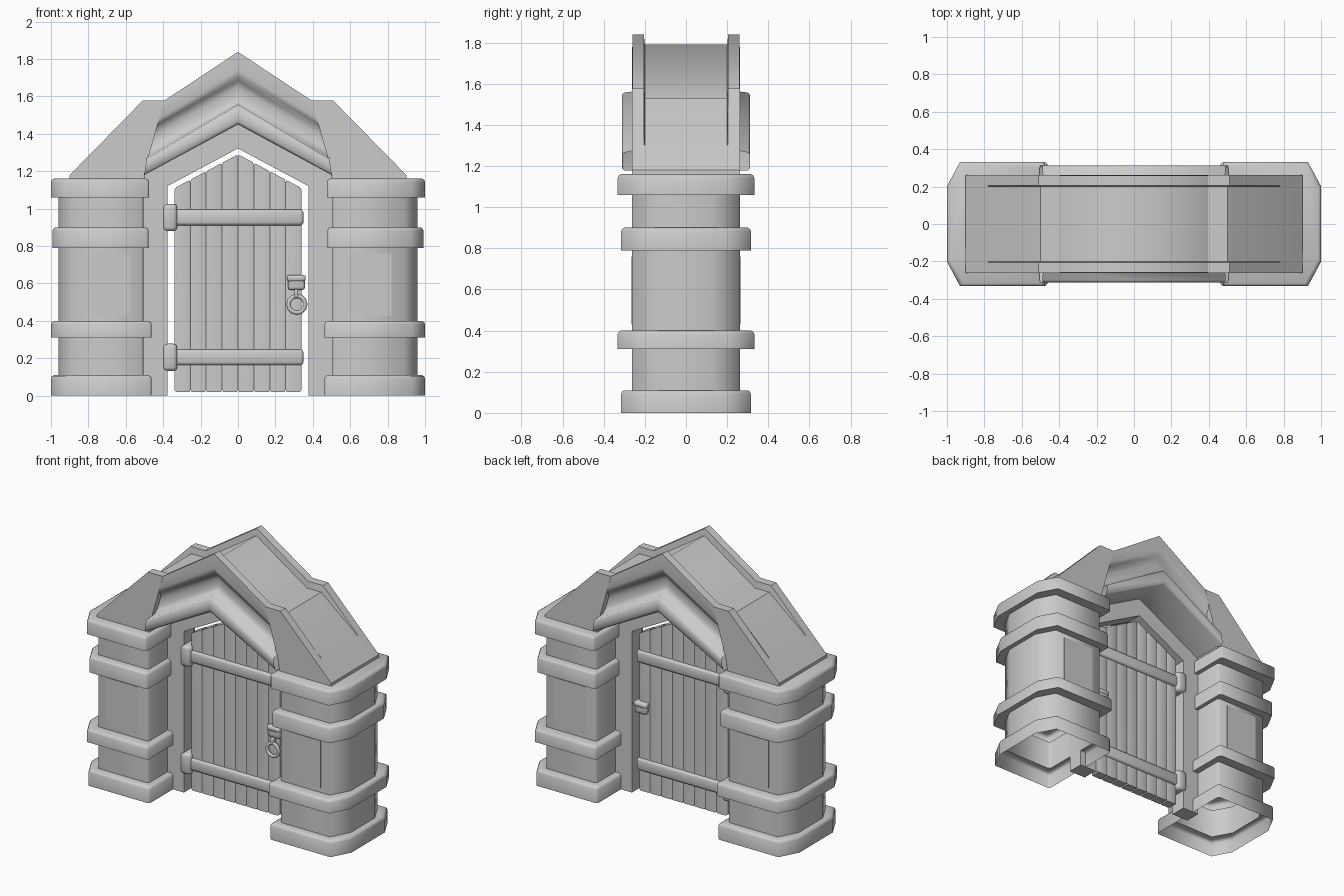
import bpy, bmesh
from math import radians, pi

if "Cube" in bpy.data.objects:
    bpy.data.objects.remove(bpy.data.objects["Cube"])


def finish(name, bm, bevel=0.0, segs=2, angle=35):
    bmesh.ops.recalc_face_normals(bm, faces=bm.faces)
    if bevel:
        edges = [e for e in bm.edges if e.calc_face_angle(0) > radians(25)]
        bmesh.ops.bevel(bm, geom=edges, offset=bevel, segments=segs, profile=0.5,
                        affect='EDGES', clamp_overlap=True)
    me = bpy.data.meshes.new(name)
    bm.to_mesh(me)
    bm.free()
    ob = bpy.data.objects.new(name, me)
    bpy.context.collection.objects.link(ob)
    bpy.ops.object.select_all(action='DESELECT')
    ob.select_set(True)
    bpy.context.view_layer.objects.active = ob
    bpy.ops.object.shade_smooth_by_angle(angle=radians(angle))
    return ob


def loft(name, rings, bevel=0.0, segs=2, angle=35, caps=(True, True)):
    """Skin a list of closed rings, with optional end caps."""
    bm = bmesh.new()
    vs = [[bm.verts.new(p) for p in r] for r in rings]
    n = len(vs[0])
    for a, b in zip(vs, vs[1:]):
        for i in range(n):
            bm.faces.new((a[i], a[(i + 1) % n], b[(i + 1) % n], b[i]))
    for ring, cap in zip((vs[0], vs[-1]), caps):
        if cap:
            bm.faces.new(ring)
    return finish(name, bm, bevel, segs, angle)


def slab(name, pts, y0, y1, bevel=0.0, segs=2):
    """Extrude an xz outline along y."""
    return loft(name, [[(x, y, z) for x, z in pts] for y in (y0, y1)], bevel, segs, 50)


def box(name, x0, x1, y0, y1, z0, z1, bevel=0.0, segs=2):
    return slab(name, [(x0, z0), (x1, z0), (x1, z1), (x0, z1)], y0, y1, bevel, segs)


def ring(s, xi, xo, y, z, c=.012):
    """Pillar plan at height z: cut outer corners, small cuts at the inner ones."""
    front = [(xi, -y + c), (xi + c, -y), (xo - .07, -y), (xo, -y + .13)]
    return [(s * px, py, z) for px, py in front + [(px, -py) for px, py in front[::-1]]]


# Pillar bands: inner x, outer x, half depth, bottom z, top z
BANDS = [(.462, 1.0, .315, 0, .11), (.462, 1.0, .332, .31, .40),
         (.478, .992, .316, .79, .90), (.475, 1.0, .332, 1.06, 1.16)]

for s, side in ((-1, "left"), (1, "right")):
    # Pillar: one hollow shell whose outline steps out at each band
    rings = []
    for k, (xi, xo, y, z0, z1) in enumerate(BANDS):
        if k:
            rings.append(ring(s, .505, .96, .262, z0))
        rings.append(ring(s, xi, xo, y, z0))
        rings.append(ring(s, xi, xo, y, z1 - .018))
        rings.append(ring(s, xi + .005, xo - .005, y - .005, z1 - .006))
        rings.append(ring(s, xi + .016, xo - .016, y - .016, z1))
        if k < 3:
            rings.append(ring(s, .505, .96, .262, z1))
    loft(f"{side}_pillar", rings, angle=66, caps=(False, True))

    # Flat panels on the front and back of the shaft
    for f, face in ((-1, "front"), (1, "back")):
        box(f"{side}_{face}_shaft_panel", s * .58, s * .82, f * .257, f * .266, .43, .76)

    # Sloping shoulder above the cap, with a shallow channel between its two faces
    rim = [(.90, 1.155), (.90, 1.18), (.78, 1.302), (.51, 1.577), (.395, 1.577),
           (.43, 1.45), (.495, 1.22), (.50, 1.155)]
    core = rim[:3] + [(.50, 1.53), (.395, 1.53)] + rim[5:]
    loft(f"{side}_shoulder", [[(s * x, y, z) for x, z in pts] for y, pts in
         ((-.262, rim), (-.205, rim), (-.2, core), (.2, core), (.205, rim), (.262, rim))])

# Gable arch: moulded section (y, apex z, end x, end z) swept over the peak
half = [(.20, 1.79, .42, 1.51), (.205, 1.838, .41, 1.567), (.26, 1.838, .41, 1.567),
        (.262, 1.74, .435, 1.475), (.255, 1.71, .44, 1.445), (.225, 1.685, .45, 1.42),
        (.215, 1.65, .46, 1.38), (.215, 1.60, .475, 1.32), (.23, 1.565, .485, 1.28),
        (.30, 1.557, .49, 1.265), (.312, 1.545, .49, 1.255), (.312, 1.47, .50, 1.19),
        (.30, 1.45, .505, 1.178)]
section = [(-y, a, x, z) for y, a, x, z in half] + half[::-1]
loft("gable_arch", [[(-x, y, z) for y, a, x, z in section],
                    [(0, y, a) for y, a, x, z in section],
                    [(x, y, z) for y, a, x, z in section]], angle=69, caps=(False, False))

# Door frame set between the pillars
slab("door_frame", [(-.505, 0), (-.505, 1.18), (0, 1.45), (.505, 1.18), (.505, 0), (.378, 0),
                    (.378, 1.12), (0, 1.322), (-.378, 1.12), (-.378, 0)], -.055, .055)

# Door: one peaked panel with a fine groove between each pair of planks
W, N = .34, 8


def door_ring(x, cut, notch):
    y, b, t = .033 - cut, .02 + notch, 1.29 - abs(x) * .53 - notch
    return [(x, -y, b), (x, y, b), (x, y, t), (x, -y, t)]


rings = [door_ring(-W, .006, .01), door_ring(-W + .01, 0, 0)]
for i in range(1, N):
    x = -W + i * 2 * W / N
    rings += [door_ring(x - .006, 0, 0), door_ring(x, .004, .012), door_ring(x + .006, 0, 0)]
rings += [door_ring(W - .01, 0, 0), door_ring(W, .006, .01)]
loft("door", rings)

# Hinge straps and knuckles, wrapping both faces of the door
for zc, lab in ((.205, "lower"), (.953, "upper")):
    box(f"{lab}_hinge_strap", -.36, .35, -.05, .05, zc - .042, zc + .042, .016)
    box(f"{lab}_hinge_knuckle", -.402, -.325, -.066, .066, zc - .073, zc + .073, .02)

# Lock plate with a raised rim, on both faces
box("lock_plate", .267, .358, -.06, .06, .565, .64, .014)
box("lock_rim", .262, .362, -.066, .066, .61, .645, .012)

# Pull ring on the front
box("ring_stem", .302, .322, -.08, -.04, .525, .57, .006)
bpy.ops.mesh.primitive_torus_add(location=(.315, -.066, .488), rotation=(pi / 2, 0, 0),
                                 major_segments=12, minor_segments=8,
                                 major_radius=.045, minor_radius=.012)
bpy.context.object.name = "pull_ring"
bpy.ops.object.shade_smooth_by_angle(angle=radians(50))
